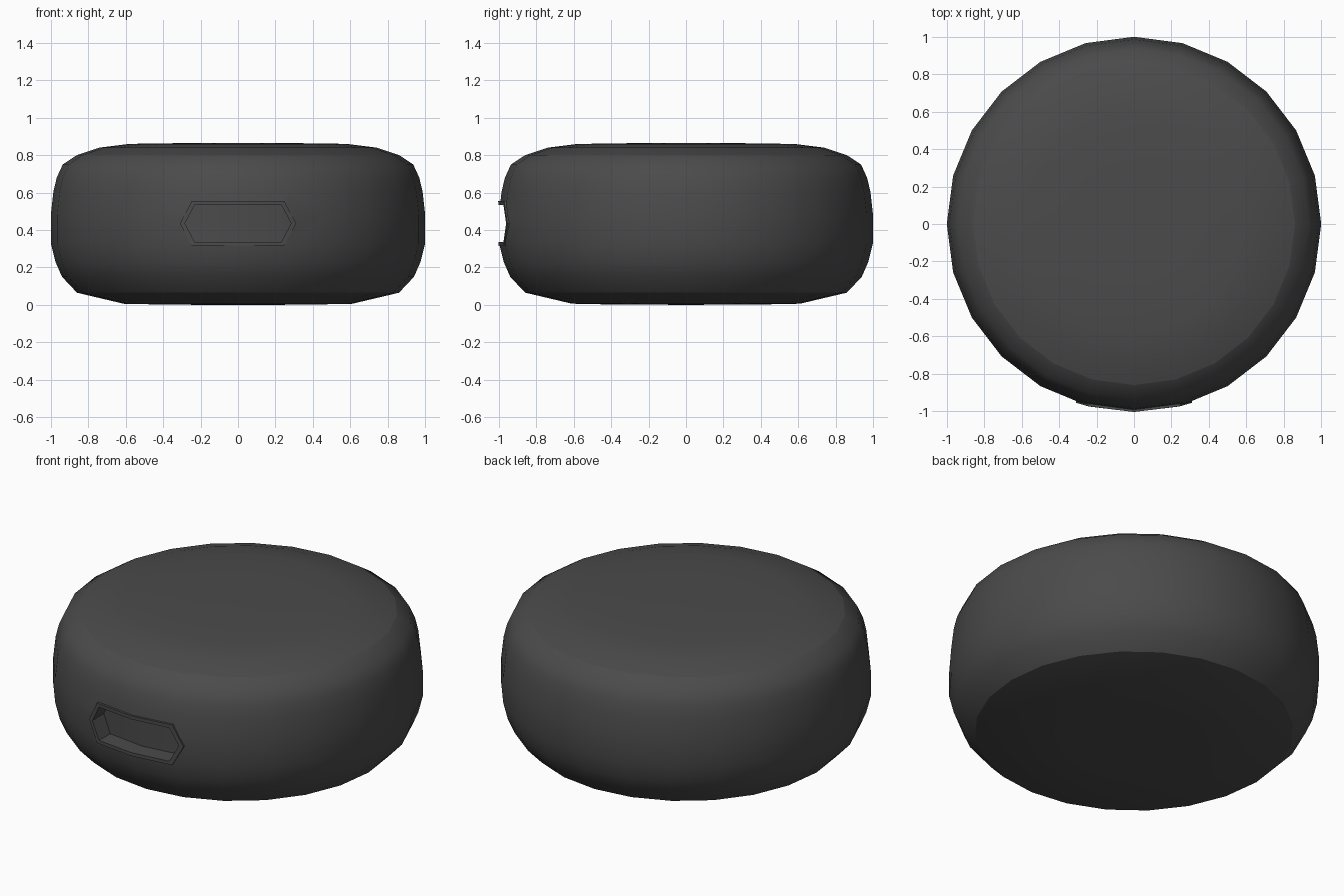
import bpy, bmesh, math

if "Cube" in bpy.data.objects:
    bpy.data.objects.remove(bpy.data.objects["Cube"])

SEGS = 24
MID_Z = 0.435

mat = bpy.data.materials.new("dark_grey")
mat.diffuse_color = (0.07, 0.07, 0.07, 1)
mat.use_nodes = True
mat.node_tree.nodes["Principled BSDF"].inputs["Base Color"].default_value = mat.diffuse_color


def new_object(name, bm):
    bmesh.ops.recalc_face_normals(bm, faces=bm.faces)
    me = bpy.data.meshes.new(name)
    bm.to_mesh(me)
    bm.free()
    ob = bpy.data.objects.new(name, me)
    bpy.context.collection.objects.link(ob)
    me.materials.append(mat)
    return ob


def activate(ob):
    bpy.ops.object.select_all(action='DESELECT')
    ob.select_set(True)
    bpy.context.view_layer.objects.active = ob


def lathe(name, profile):
    bm = bmesh.new()
    vs = [bm.verts.new((r, 0, z)) for r, z in profile]
    es = [bm.edges.new(p) for p in zip(vs, vs[1:])]
    bmesh.ops.spin(bm, geom=vs + es, axis=(0, 0, 1), cent=(0, 0, 0),
                   angle=math.tau, steps=SEGS, use_duplicate=False)
    bmesh.ops.remove_doubles(bm, verts=bm.verts, dist=1e-4)
    return new_object(name, bm)


def hexagon(bm, a, b, h, radius):
    # Long hexagon wrapped around the front of the body
    pts = [(-a, 0), (-b, h), (0, h), (b, h), (a, 0), (b, -h), (0, -h), (-b, -h)]
    return [bm.verts.new((x, -math.sqrt(radius**2 - x * x), MID_Z + z)) for x, z in pts]


def bridge(bm, p, q):
    for i in range(8):
        j = (i + 1) % 8
        bm.faces.new((p[i], p[j], q[j], q[i]))


# Body: rounded puck
body = lathe("body", [
    (0, 0), (0.36, 0.001), (0.61, 0.006), (0.86, 0.065), (0.94, 0.15), (0.975, 0.23),
    (1.0, 0.33), (1.0, 0.48), (0.986, 0.605), (0.968, 0.68), (0.936, 0.75),
    (0.86, 0.80), (0.74, 0.84), (0.58, 0.86), (0.3, 0.864), (0, 0.865)])

# Slot cut into the front
bm = bmesh.new()
front = hexagon(bm, 0.285, 0.232, 0.1, 1.1)
back = hexagon(bm, 0.285, 0.232, 0.1, 0.9)
bridge(bm, front, back)
for ring in (front, back):
    for f in ((0, 1, 7), (1, 2, 6, 7), (2, 3, 5, 6), (3, 4, 5)):
        bm.faces.new([ring[i] for i in f])
cutter = new_object("slot_cutter", bm)
cutter.hide_render = True
mod = body.modifiers.new("slot", 'BOOLEAN')
mod.operation = 'DIFFERENCE'
mod.solver = 'EXACT'
mod.object = cutter
activate(body)
bpy.ops.object.modifier_apply(modifier="slot")
bpy.data.objects.remove(cutter)
bpy.ops.object.shade_smooth_by_angle(angle=math.radians(42))

# Crisp rims of the top cover and the base
bm = bmesh.new()
bm.from_mesh(body.data)
for e in bm.edges:
    for z in (0.065, 0.80):
        if all(abs(v.co.z - z) < 0.002 for v in e.verts):
            e.smooth = False
bm.to_mesh(body.data)
bm.free()

# Slim frame around the slot
bm = bmesh.new()
outer_f = hexagon(bm, 0.31, 0.247, 0.119, 1.004)
inner_f = hexagon(bm, 0.284, 0.231, 0.099, 1.003)
inner_b = hexagon(bm, 0.284, 0.231, 0.099, 0.96)
outer_b = hexagon(bm, 0.31, 0.247, 0.119, 0.96)
loops = [outer_f, inner_f, inner_b, outer_b]
for p, q in zip(loops, loops[1:] + loops[:1]):
    bridge(bm, p, q)
frame = new_object("slot_frame", bm)
activate(frame)
bpy.ops.object.shade_smooth_by_angle(angle=math.radians(30))
